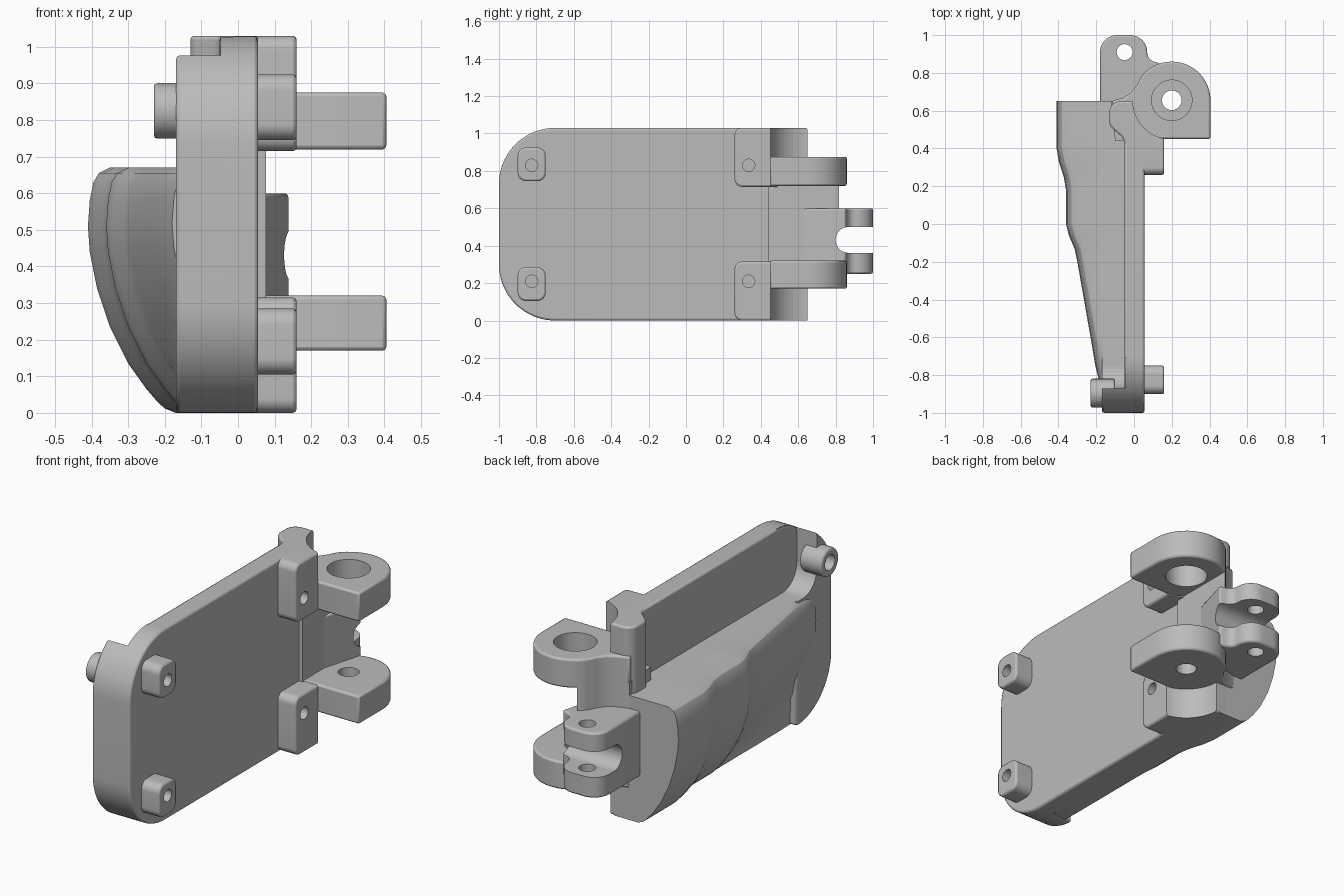
import bpy, bmesh, math
from mathutils import Vector

if "Cube" in bpy.data.objects:
    bpy.data.objects.remove(bpy.data.objects["Cube"], do_unlink=True)

GREY = (0.5, 0.5, 0.5, 1)
mat = bpy.data.materials.new("plain grey")
mat.use_nodes = True
mat.diffuse_color = GREY
mat.node_tree.nodes["Principled BSDF"].inputs["Base Color"].default_value = GREY


def fillet(corners, steps=10):
    """Turn (u, v, radius) corners into a rounded outline."""
    out = []
    for i, (u, v, r) in enumerate(corners):
        p = Vector((u, v))
        if r == 0:
            out.append(p)
            continue
        a = (Vector(corners[i - 1][:2]) - p).normalized()
        b = (Vector(corners[(i + 1) % len(corners)][:2]) - p).normalized()
        half = a.angle(b) / 2
        c = p + (a + b).normalized() * r / math.sin(half)
        s = p + a * r / math.tan(half) - c
        e = p + b * r / math.tan(half) - c
        turn = s.angle_signed(e)
        for k in range(steps + 1):
            t = -turn * k / steps
            out.append(c + Vector((s.x * math.cos(t) - s.y * math.sin(t),
                                   s.x * math.sin(t) + s.y * math.cos(t))))
    return out


def circle(u, v, r, n=48):
    return [Vector((u + r * math.cos(2 * math.pi * k / n),
                    v + r * math.sin(2 * math.pi * k / n))) for k in range(n)]


def finish(name, bm, bevel, cutter=False):
    bmesh.ops.remove_doubles(bm, verts=bm.verts, dist=0.0002)
    bmesh.ops.recalc_face_normals(bm, faces=bm.faces)
    mesh = bpy.data.meshes.new(name)
    bm.to_mesh(mesh)
    bm.free()
    mesh.materials.append(mat)
    ob = bpy.data.objects.new(name, mesh)
    bpy.context.collection.objects.link(ob)
    if cutter:
        ob.hide_render = True
        ob.hide_viewport = True
        ob.display_type = 'WIRE'
        return ob
    bpy.context.view_layer.objects.active = ob
    bpy.ops.object.select_all(action='DESELECT')
    ob.select_set(True)
    bpy.ops.object.shade_smooth_by_angle(angle=math.radians(30))
    if bevel:
        m = ob.modifiers.new("edge", 'BEVEL')
        m.width = bevel
        m.segments = 2
        m.limit_method = 'ANGLE'
        m.angle_limit = math.radians(50)
    return ob


def prism(name, outline, axis, lo, hi, bevel=0.01, cutter=False):
    """Extrude an outline: axis x uses (y, z), axis z uses (x, y)."""
    place = {'x': lambda p, d: (d, p.x, p.y), 'z': lambda p, d: (p.x, p.y, d)}[axis]
    bm = bmesh.new()
    rings = [[bm.verts.new(place(p, d)) for p in outline] for d in (lo, hi)]
    bm.faces.new(rings[0])
    bm.faces.new(rings[1])
    n = len(outline)
    for i in range(n):
        j = (i + 1) % n
        bm.faces.new((rings[0][i], rings[0][j], rings[1][j], rings[1][i]))
    return finish(name, bm, bevel, cutter)


def cut(ob, *cutters):
    for c in cutters:
        m = ob.modifiers.new("cut", 'BOOLEAN')
        m.operation = 'DIFFERENCE'
        m.solver = 'EXACT'
        m.object = c


def box(u0, v0, u1, v1, r=0.0):
    return fillet([(u0, v0, r), (u1, v0, r), (u1, v1, r), (u0, v1, r)])


# Cutters shared by the hinge parts
HX, HY = 0.2, 0.655
clearance = prism("clearance_cutter", circle(HX, HY, 0.207, 64), 'z', -0.1, 1.2, 0, True)
bore_big = prism("large_bore_cutter", circle(HX, HY, 0.107), 'z', 0.6, 1.0, 0, True)
bore_small = prism("small_bore_cutter", circle(HX, HY, 0.052), 'z', 0.1, 0.4, 0, True)

# Flat plate with rounded front corners
plate = prism("plate", fillet([(-1, 0, .3), (.56, 0, 0), (.56, 1.03, 0), (-1, 1.03, .3)], 16),
              'x', -0.05, 0.055)
cut(plate, clearance)

# Thick front end wall, sweeping down into the pocket floor
front_wall = prism("front_wall", fillet([(-1, 0, .3), (-.7, 0, 0), (-.7, 1.03, 0),
                                         (-1, 1.03, .3)], 20), 'x', -0.17, 0.0, 0.012)
pocket = prism("pocket_cutter", fillet([(-.87, .67, .12), (-.6, .67, 0), (-.6, 1.2, 0),
                                        (-.87, 1.2, 0)]), 'x', -0.4, -0.048, 0, True)
cut(front_wall, pocket)

# Rear post with a bulbous end and a scooped hinge side
post = prism("rear_post", fillet([(.055, .35, 0), (-.05, .35, 0), (-.05, .45, .06),
                                  (-.13, .52, .05), (-.13, .65, .06), (.055, .65, 0)]),
             'z', 0, 1.03)
cut(post, clearance)

# Bulging side housing, lofted from front to rear
SECTION = [(-.17, 0), (-.2, .012), (-.22, .03), (-.25, .065), (-.3, .135), (-.35, .235),
           (-.385, .34), (-.405, .44), (-.41, .51), (-.405, .58), (-.395, .63), (-.38, .655),
           (-.35, .67)]
STATIONS = [(-.85, .18), (-.75, .205), (-.6, .23), (-.4, .265), (-.2, .3), (-.13, .315),
            (-.06, .345), (0, .36), (.18, .36), (.25, .372), (.33, .398), (.4, .41), (.65, .41)]
SOFT = 0.012
bm = bmesh.new()
rings = []
for y, width in STATIONS:
    floor = 0.3 - math.sqrt(0.09 - min(0, y + 0.7) ** 2)
    pts = [(-0.03, floor)]
    for x, z in SECTION:
        shifted = x + 0.41 - width
        x = -0.13 - SOFT * math.log(1 + math.exp((-0.13 - shifted) / SOFT))
        pts.append((x, floor + z * (0.67 - floor) / 0.67))
    pts.append((-0.03, 0.67))
    rings.append([bm.verts.new((x, y, z)) for x, z in pts])
for a, b in zip(rings, rings[1:]):
    for i in range(len(a)):
        j = (i + 1) % len(a)
        bm.faces.new((a[i], a[j], b[j], b[i]))
bm.faces.new(rings[0])
bm.faces.new(rings[-1])
housing = finish("side_housing", bm, 0)
cut(housing, clearance)

# Hinge lugs: round eye, square front corner, flared root
arc = circle(HX, HY, 0.205)[:20]
root = [Vector(p) for p in ((.015, .735), (-.015, .695), (-.06, .668), (-.12, .65))]
lug = [Vector((.405, .45))] + arc + root + [Vector((-.08, .5)), Vector((.05, .45))]
cut(prism("upper_hinge_lug", lug, 'z', 0.72, 0.875), bore_big)
cut(prism("lower_hinge_lug", lug, 'z', 0.17, 0.32), bore_small)

# Rear clevis with slot and pin hole
slot = prism("slot_cutter", fillet([(.8, .362, .068), (1.1, .362, 0), (1.1, .5, 0), (.8, .5, .068)]),
             'x', -0.4, 0.4, 0, True)
pin = prism("pin_cutter", circle(-.05, .91, .042), 'z', 0.1, 0.8, 0, True)
clevis = prism("clevis", fillet([(-.18, .6, 0), (.07, .6, 0), (.14, .85, 0), (.07, .87, .05),
                                 (.07, 1, .09), (-.18, 1, .09)]), 'z', 0.25, 0.6)
cut(clevis, slot, pin)

# Solid web between the lugs, with a flat outer face
web = prism("hinge_web", [p for p in arc if p.x < 0.08] + root +
            [Vector((-.1, .44)), Vector((.077, .44)), Vector((.077, .818))], 'z', 0.2, 0.74, 0)
cut(web, slot)

# Mounting pads on the flat side, each with a screw hole
for side, zc, sign in (("lower", .21, -1), ("upper", .83, 1)):
    hole_f = prism(side + "_front_hole_cutter", circle(-.825, zc, .033, 24), 'x', .08, .3, 0, True)
    hole_r = prism(side + "_rear_hole_cutter", circle(.335, zc, .033, 24), 'x', .08, .3, 0, True)
    mid = 0.515 + sign * 0.32
    front = prism(side + "_front_pad", box(-.9, mid - .09, -.75, mid + .09, .045), 'x', 0, .16)
    z0, z1 = sorted((0.515 + sign * 0.2, 0.515 + sign * 0.515))
    rear = prism(side + "_rear_pad", fillet([(.26, z0, .04), (.56, z0, 0), (.56, z1, 0),
                                             (.26, z1, .04)]), 'x', 0, .16)
    cut(front, hole_f)
    cut(rear, hole_r, clearance)

# Round stud on the front wall
stud_hole = prism("stud_hole_cutter", circle(-.895, .825, .042, 32), 'x', -.4, -.18, 0, True)
cut(prism("stud", circle(-.895, .825, .076), 'x', -.23, -.1), stud_hole)
